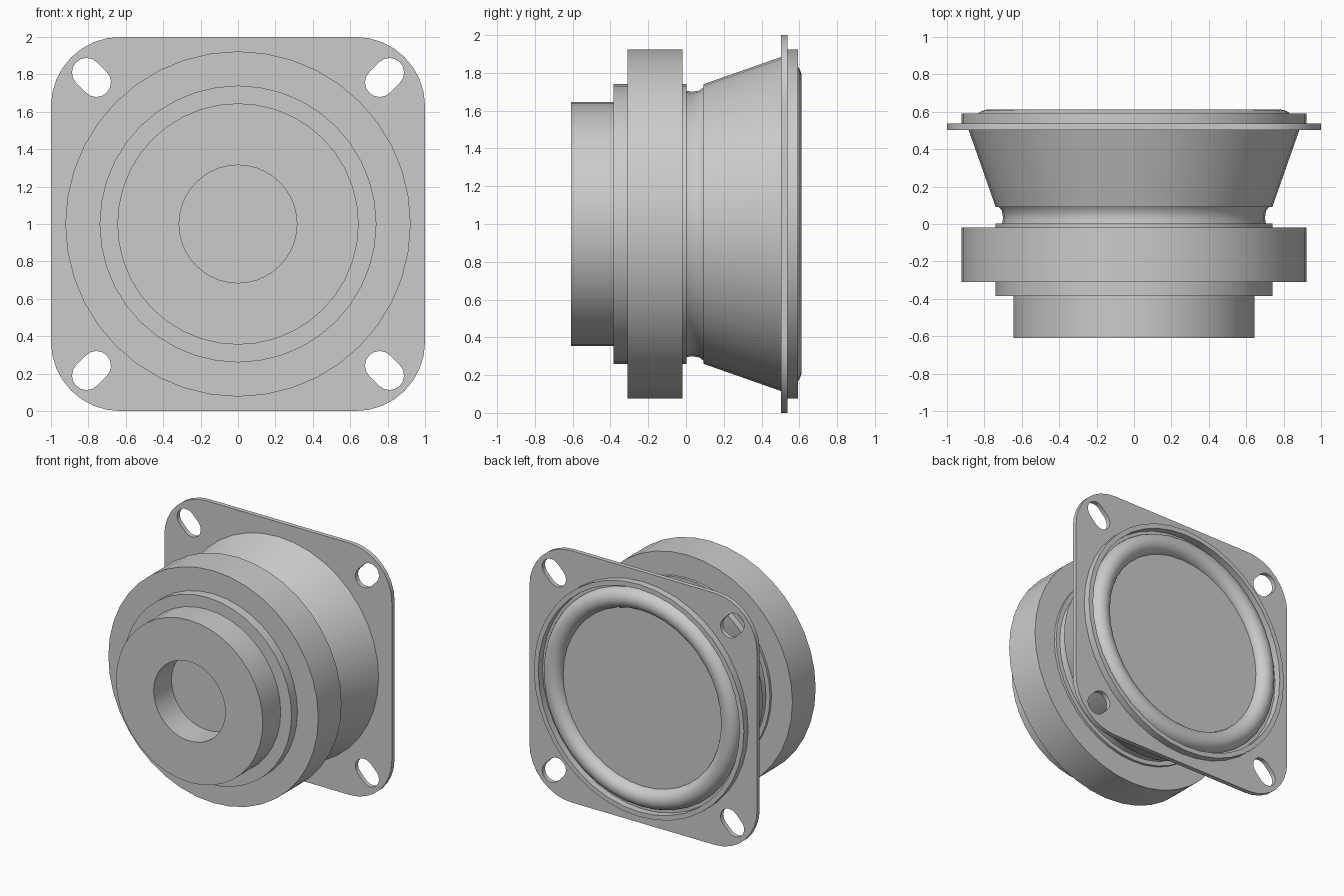
import bpy, bmesh
from math import sin, cos, pi, radians
from mathutils import Vector, Matrix

cube = bpy.data.objects.get("Cube")
if cube:
    bpy.data.objects.remove(cube, do_unlink=True)

# One grey finish for every part
grey = bpy.data.materials.new("light_grey")
grey.use_nodes = True
colour = (0.6, 0.6, 0.6, 1)
grey.diffuse_color = colour
grey.node_tree.nodes["Principled BSDF"].inputs["Base Color"].default_value = colour

CENTRE = Vector((0, 0, 1))
SIDES = 40


def smooth(obj, angle=30):
    bpy.ops.object.select_all(action='DESELECT')
    obj.select_set(True)
    bpy.context.view_layer.objects.active = obj
    bpy.ops.object.shade_smooth_by_angle(angle=radians(angle))


def lathe(name, profile):
    """Spin a closed (radius, y) outline around the speaker axis."""
    bm = bmesh.new()
    verts = [bm.verts.new((r, y, 0)) for r, y in profile]
    edges = [bm.edges.new((a, b)) for a, b in zip(verts, verts[1:] + verts[:1])]
    bmesh.ops.spin(bm, geom=verts + edges, cent=(0, 0, 0), axis=(0, 1, 0),
                   angle=2 * pi, steps=SIDES, use_merge=True)
    bmesh.ops.remove_doubles(bm, verts=bm.verts, dist=0.0001)
    # Drop the spun edges that lie on the axis
    loose = [e for e in bm.edges if not e.link_faces]
    bmesh.ops.delete(bm, geom=loose, context='EDGES')
    bmesh.ops.recalc_face_normals(bm, faces=bm.faces)
    mesh = bpy.data.meshes.new(name)
    bm.to_mesh(mesh)
    bm.free()
    mesh.materials.append(grey)
    obj = bpy.data.objects.new(name, mesh)
    obj.location = CENTRE
    bpy.context.collection.objects.link(obj)
    smooth(obj)
    return obj


def disc(name, radius, y0, y1):
    return lathe(name, [(0, y0), (radius, y0), (radius, y1), (0, y1)])


def arc(cx, cy, radius, start, end, steps):
    angles = [start + (end - start) * i / steps for i in range(steps + 1)]
    return [(cx + radius * cos(a), cy + radius * sin(a)) for a in angles]


# Magnet assembly: vented rear ring, pole plates and main magnet
lathe("rear_magnet", [(0.315, -0.61), (0.645, -0.61), (0.645, -0.385), (0.315, -0.385)])
disc("rear_plate", 0.74, -0.385, -0.30)
disc("main_magnet", 0.923, -0.31, -0.018)
disc("front_plate", 0.74, -0.02, 0.003)

# Basket: slightly waisted neck and flared cone housing
lathe("basket_neck", [(0, 0), (0.706, 0), (0.7, 0.03), (0.706, 0.07), (0.725, 0.095), (0, 0.095)])
lathe("basket_cone", [(0, 0.092), (0.74, 0.092), (0.885, 0.505), (0, 0.505)])

# Mounting flange: rounded square outline with a diagonal slot at each corner
outline, slots = [], []
for k in range(4):
    turn = pi / 2 * k
    diagonal = turn + pi / 4
    sx = 1 if cos(diagonal) > 0 else -1
    sy = 1 if sin(diagonal) > 0 else -1
    outline += arc(sx * 0.63, sy * 0.63, 0.37, turn, turn + pi / 2, 8)
    slot = arc(sx * 0.81, sy * 0.81, 0.078, diagonal - pi / 2, diagonal + pi / 2, 8)
    slot += arc(sx * 0.757, sy * 0.757, 0.078, diagonal + pi / 2, diagonal + 3 * pi / 2, 8)
    slots.append(slot)

curve = bpy.data.curves.new("mounting_flange", 'CURVE')
curve.dimensions = '2D'
curve.fill_mode = 'BOTH'
curve.extrude = 0.0175
for points in [outline] + slots:
    spline = curve.splines.new('POLY')
    spline.points.add(len(points) - 1)
    for point, (x, y) in zip(spline.points, points):
        point.co = (x, y, 0, 1)
    spline.use_cyclic_u = True
curve.materials.append(grey)
flange = bpy.data.objects.new("mounting_flange", curve)
flange.matrix_world = Matrix.Translation((0, 0.52, 1)) @ Matrix.Rotation(pi / 2, 4, 'X')
bpy.context.collection.objects.link(flange)
bpy.ops.object.select_all(action='DESELECT')
flange.select_set(True)
bpy.context.view_layer.objects.active = flange
bpy.ops.object.convert(target='MESH')
bm = bmesh.new()
bm.from_mesh(flange.data)
bmesh.ops.remove_doubles(bm, verts=bm.verts, dist=0.0001)
bmesh.ops.recalc_face_normals(bm, faces=bm.faces)
bm.to_mesh(flange.data)
bm.free()
smooth(flange)

# Gasket ring, rolled surround and flat diaphragm
lathe("gasket_ring", [(0.885, 0.53), (0.923, 0.53), (0.923, 0.592), (0.885, 0.592)])
lathe("surround_roll", arc(0.78, 0.532, 0.08, 0, pi, 14))
disc("diaphragm", 0.71, 0.53, 0.541)
